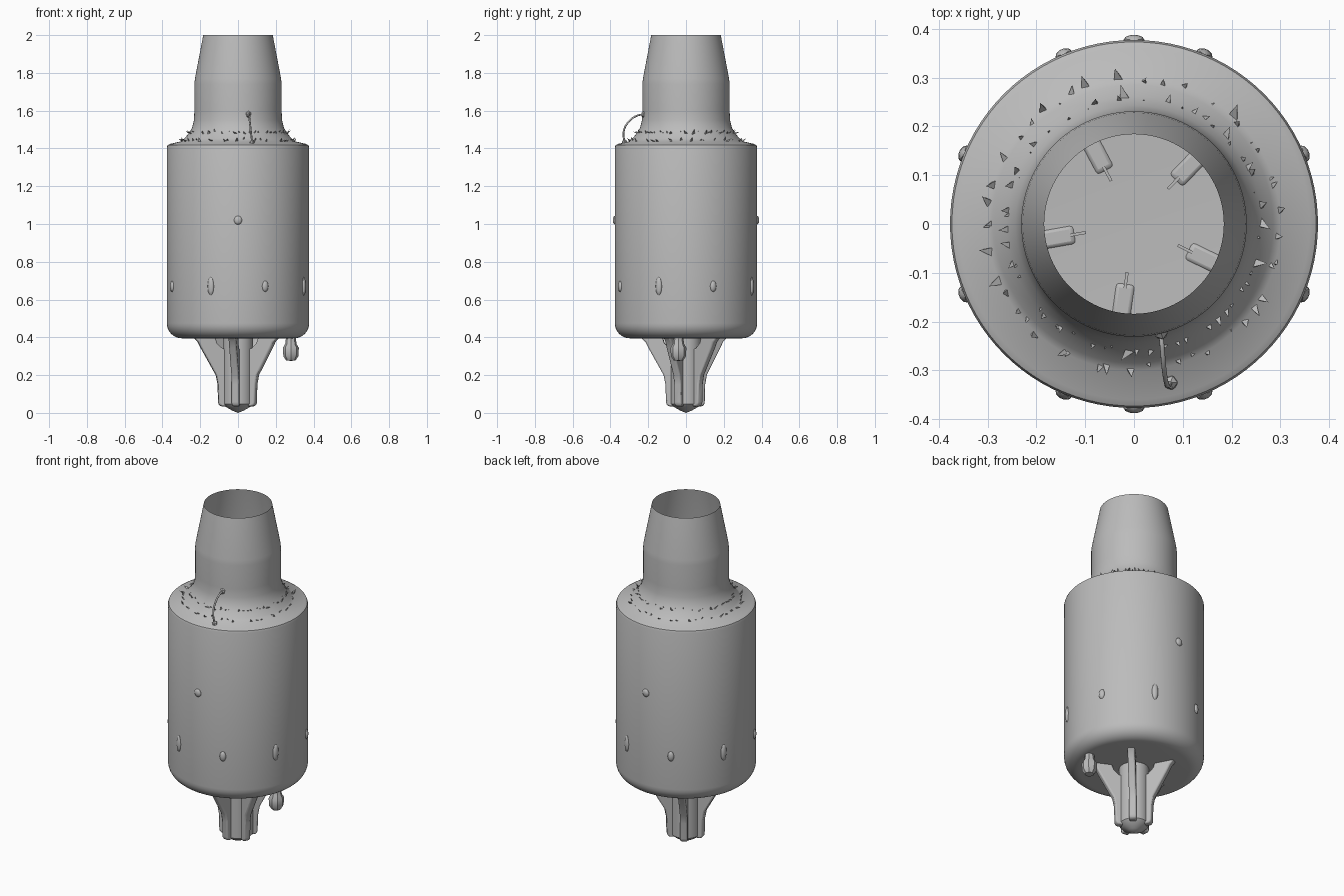
import bpy
import bmesh
import random
from math import sin, cos, pi, radians
from mathutils import Matrix, Vector

if "Cube" in bpy.data.objects:
    bpy.data.objects.remove(bpy.data.objects["Cube"], do_unlink=True)

random.seed(4)
FLOOR = 0.395
FIN_ANGLES = [radians(46 + 72 * k) for k in range(5)]

grey = bpy.data.materials.new("plain_grey")
grey.use_nodes = True
grey.diffuse_color = (0.5, 0.5, 0.5, 1)
grey.node_tree.nodes["Principled BSDF"].inputs["Base Color"].default_value = (0.5, 0.5, 0.5, 1)


def finish(name, bm, smooth=True):
    """Turn a bmesh into a named grey object."""
    bmesh.ops.recalc_face_normals(bm, faces=bm.faces)
    mesh = bpy.data.meshes.new(name)
    bm.to_mesh(mesh)
    bm.free()
    mesh.materials.append(grey)
    obj = bpy.data.objects.new(name, mesh)
    bpy.context.collection.objects.link(obj)
    if smooth:
        bpy.ops.object.select_all(action="DESELECT")
        obj.select_set(True)
        bpy.context.view_layer.objects.active = obj
        bpy.ops.object.shade_smooth_by_angle(angle=radians(32))
    return obj


def lathe(name, profile, steps=96, centre=(0, 0)):
    """Spin a profile of (radius, height) around a vertical axis."""
    bm = bmesh.new()
    verts = [bm.verts.new((r, 0, z)) for r, z in profile]
    edges = [bm.edges.new(pair) for pair in zip(verts, verts[1:])]
    bmesh.ops.spin(bm, geom=verts + edges, cent=(0, 0, 0), axis=(0, 0, 1),
                   angle=2 * pi, steps=steps)
    bmesh.ops.remove_doubles(bm, verts=bm.verts, dist=0.0001)
    bmesh.ops.translate(bm, verts=bm.verts, vec=(*centre, 0))
    return finish(name, bm)


def shards(name, count, radius, height, size):
    """Scatter thin tilted splinters around a ring."""
    bm = bmesh.new()
    for i in range(count):
        a = 2 * pi * (i + random.random()) / count
        r = radius + random.uniform(-0.012, 0.012)
        length = size * random.uniform(0.5, 1.1)
        place = (Matrix.Translation((r * cos(a), r * sin(a), height))
                 @ Matrix.Rotation(a + random.uniform(-0.6, 0.6), 4, "Z")
                 @ Matrix.Rotation(random.uniform(0.3, 1.35), 4, "Y")
                 @ Matrix.Diagonal((0.4, 1, 1, 1)))
        bmesh.ops.create_cone(bm, cap_ends=True, segments=3, radius1=length * 0.4,
                              radius2=0, depth=length, matrix=place)
    return finish(name, bm, smooth=False)


# Main drum with rounded lower edge, shoulder and open tapered neck
corner = [(0.297 + 0.08 * sin(t * pi / 16), FLOOR + 0.08 * (1 - cos(t * pi / 16)))
          for t in range(9)]
lathe("drum_and_neck", [(0, FLOOR)] + corner + [
    (0.377, 1.405), (0.373, 1.417), (0.36, 1.424), (0.3, 1.438), (0.285, 1.452),
    (0.262, 1.478), (0.243, 1.51), (0.233, 1.55), (0.231, 1.6), (0.231, 1.74),
    (0.228, 1.77), (0.184, 2.0)])

# Rough weld beads where the neck meets the shoulder
shards("inner_weld", 60, 0.255, 1.482, 0.045)
shards("outer_weld", 46, 0.295, 1.442, 0.045)

# Central shaft below the drum, ending in a shallow point
lathe("lower_shaft", [(0, 0), (0.03, 0.012), (0.065, 0.032), (0.08, 0.048),
                      (0.08, FLOOR)], 48)

# Five flared fins around the shaft
bm = bmesh.new()
outline = [(0.05, 0.035), (0.095, 0.035), (0.105, 0.05), (0.108, 0.15), (0.118, 0.2),
           (0.2, 0.345), (0.215, 0.375), (0.24, 0.4), (0.125, 0.4), (0.115, 0.37),
           (0.085, 0.34), (0.05, 0.34)]
for a in FIN_ANGLES:
    turn = Matrix.Rotation(a, 4, "Z")
    face = bm.faces.new([bm.verts.new(turn @ Vector((r, -0.02, z))) for r, z in outline])
    solid = bmesh.ops.extrude_face_region(bm, geom=[face])
    moved = [v for v in solid["geom"] if isinstance(v, bmesh.types.BMVert)]
    bmesh.ops.translate(bm, verts=moved, vec=turn @ Vector((0, 0.04, 0)))
fins = finish("lower_fins", bm)
bevel = fins.modifiers.new("soft_edges", "BEVEL")
bevel.width = 0.008
bevel.segments = 2

# Thin ribs on the floor inside the drum
bm = bmesh.new()
for a in FIN_ANGLES:
    place = (Matrix.Rotation(a, 4, "Z") @ Matrix.Translation((0.17, 0, FLOOR + 0.004))
             @ Matrix.Diagonal((0.14, 0.006, 0.008, 1)))
    bmesh.ops.create_cube(bm, size=1, matrix=place)
finish("floor_ribs", bm, smooth=False)

# Small drain port under the drum
lathe("drain_port", [(0, 0.275), (0.025, 0.278), (0.04, 0.3), (0.042, 0.345),
                     (0.03, 0.365), (0.026, 0.4)], 8, (0.28, -0.04))

# Raised bosses: a ring of eight low down, and one each on front and back
bm = bmesh.new()
spots = [(radians(22.5 + 45 * k), 0.67, 0.018, 0.05 if k % 2 else 0.03) for k in range(8)]
spots += [(radians(s * 90), 1.02, 0.022, 0.024) for s in (-1, 1)]
for a, z, wide, tall in spots:
    place = (Matrix.Rotation(a, 4, "Z") @ Matrix.Translation((0.376, 0, z))
             @ Matrix.Diagonal((0.012, wide, tall, 1)))
    bmesh.ops.create_icosphere(bm, subdivisions=2, radius=1, matrix=place)
finish("side_bosses", bm)

# Thin bent pipe from the shoulder to the neck, with a fitting at each end
path = [(0.075, -0.325, 1.43), (0.068, -0.33, 1.49), (0.062, -0.3, 1.545),
        (0.058, -0.255, 1.575), (0.055, -0.222, 1.58)]
curve = bpy.data.curves.new("bent_pipe", "CURVE")
curve.dimensions = "3D"
curve.bevel_depth = 0.005
curve.bevel_resolution = 2
spline = curve.splines.new("BEZIER")
spline.bezier_points.add(len(path) - 1)
for point, co in zip(spline.bezier_points, path):
    point.co = co
    point.handle_left_type = point.handle_right_type = "AUTO"
curve.materials.append(grey)
bpy.context.collection.objects.link(bpy.data.objects.new("bent_pipe", curve))

bm = bmesh.new()
for co in (path[0], path[-1]):
    place = Matrix.Translation(co) @ Matrix.Diagonal((0.016, 0.016, 0.02, 1))
    bmesh.ops.create_icosphere(bm, subdivisions=1, radius=1, matrix=place)
finish("pipe_fittings", bm, smooth=False)
